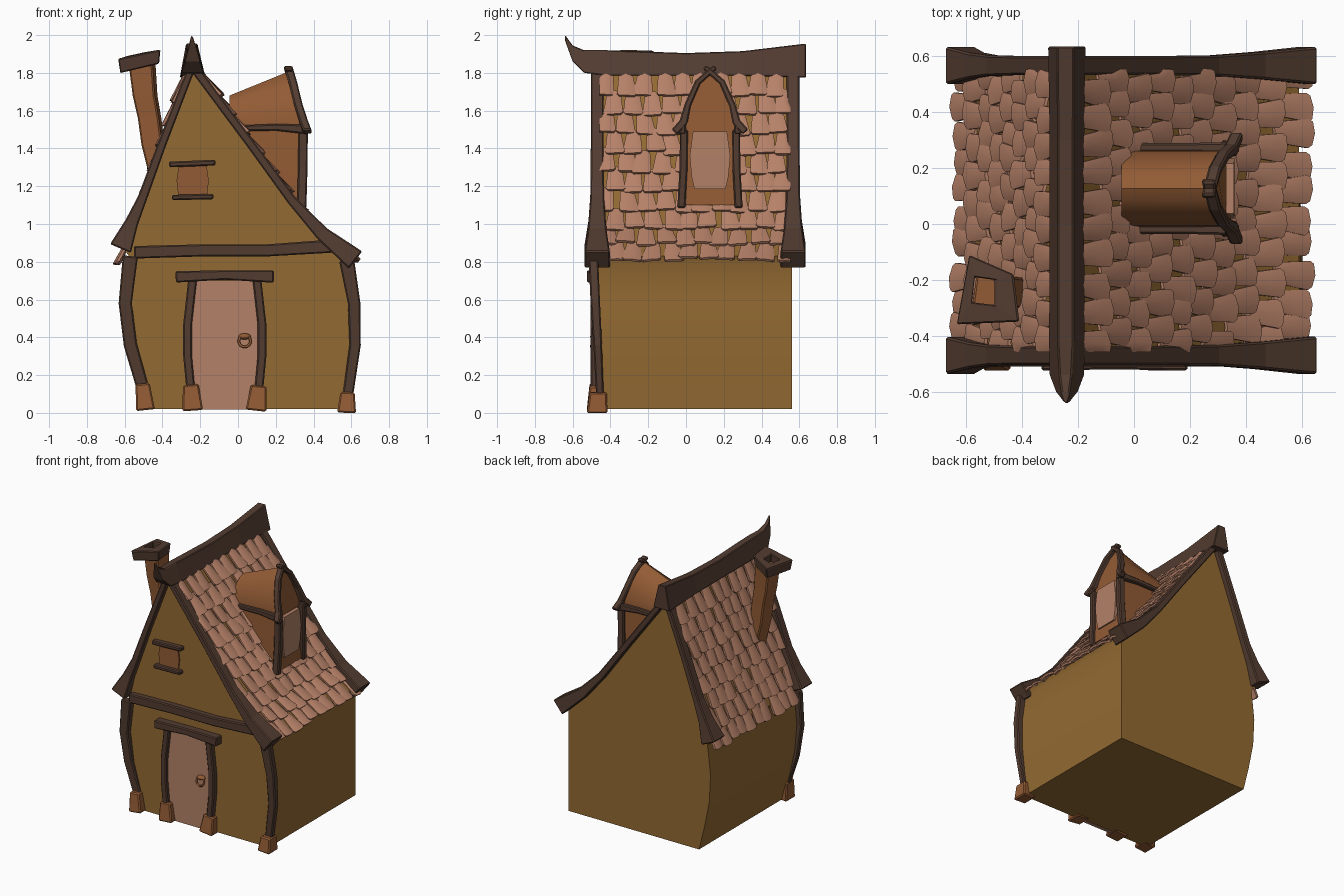
import bpy, bmesh, math, random
from mathutils import Vector as V

if "Cube" in bpy.data.objects:
    bpy.data.objects.remove(bpy.data.objects["Cube"])
random.seed(4)


def material(name, r, g, b):
    m = bpy.data.materials.new(name)
    m.diffuse_color = (r, g, b, 1)
    m.use_nodes = True
    m.node_tree.nodes["Principled BSDF"].inputs["Base Color"].default_value = m.diffuse_color
    return m


WALL = material("plaster", .29, .143, .032)
WOOD = material("dark_wood", .085, .045, .03)
TILE = material("clay_tile", .49, .23, .145)
CLAY = material("orange_clay", .29, .105, .035)
DOOR = material("door_wood", .45, .22, .135)


def loft(bm, rings, closed=False):
    """Skin rings of points; cap the ends unless the loop is closed."""
    vs = [[bm.verts.new(p) for p in r] for r in rings]
    n = len(vs[0])
    for a, b in list(zip(vs, vs[1:])) + ([(vs[-1], vs[0])] if closed else []):
        for i in range(n):
            bm.faces.new((a[i], a[(i + 1) % n], b[(i + 1) % n], b[i]))
    if not closed:
        bm.faces.new(vs[0])
        bm.faces.new(vs[-1])


def finish(name, bm, mat, bevel=0.0, smooth=False):
    bmesh.ops.recalc_face_normals(bm, faces=bm.faces)
    me = bpy.data.meshes.new(name)
    bm.to_mesh(me)
    bm.free()
    ob = bpy.data.objects.new(name, me)
    bpy.context.collection.objects.link(ob)
    me.materials.append(mat)
    if bevel:
        mod = ob.modifiers.new("bevel", 'BEVEL')
        mod.width, mod.segments = bevel, 1
    if smooth:
        bpy.ops.object.select_all(action='DESELECT')
        ob.select_set(True)
        bpy.context.view_layer.objects.active = ob
        bpy.ops.object.shade_smooth_by_angle(angle=math.radians(38))
    return ob


def solid(name, rings, mat, bevel=0.0, smooth=False, closed=False):
    bm = bmesh.new()
    loft(bm, rings, closed)
    return finish(name, bm, mat, bevel, smooth)


def beam(name, pts, mat=WOOD, side=False, bevel=.007):
    """Beam through (a, z, width, depth0, depth1); a is x, or y when side."""
    rings = []
    for i, (a, z, w, d0, d1) in enumerate(pts):
        p, q = pts[max(i - 1, 0)], pts[min(i + 1, len(pts) - 1)]
        t = V((q[0] - p[0], q[1] - p[1])).normalized() * w / 2
        pair = [(a - t.y, z + t.x), (a + t.y, z - t.x)]
        ring = [(*pair[0], d0), (*pair[0], d1), (*pair[1], d1), (*pair[1], d0)]
        rings.append([(d, u, h) if side else (u, d, h) for u, h, d in ring])
    return solid(name, rings, mat, bevel)


# House body: lopsided gable extruded front to back; the right wall straightens at the back
prof = [(-.5, .02), (-.545, .2), (-.585, .4), (-.595, .6), (-.57, .82), (-.6, .86), (-.52, 1.05),
        (-.4, 1.38), (-.26, 1.8), (-.22, 1.8), (.06, 1.41), (.38, .985), (.48, .9), (.59, .83),
        (.57, .8), (.605, .6), (.615, .4), (.6, .2), (.58, .02)]
solid("house_body", [[(x, -.465, z) for x, z in prof],
                     [(.58 if x > .5 and z < .81 else x, .56, z) for x, z in prof]], WALL, smooth=True)

# Barge boards along the front and back gables, flared at the eaves
boards = {"left": [(-.25, 1.815, .04, 0), (-.405, 1.415, .045, 0), (-.505, 1.14, .05, .003),
                   (-.562, 1.01, .07, .012), (-.622, .87, .12, .033)],
          "right": [(-.225, 1.815, .045, 0), (.08, 1.405, .045, 0), (.285, 1.125, .05, .003),
                    (.445, .95, .075, .015), (.622, .81, .115, .033)]}
for end, yc in (("front", -.47), ("back", .567)):
    for s, pts in boards.items():
        beam(f"{end}_barge_board_{s}", [(x, z, w, yc - .034 - f, yc + .034 + f) for x, z, w, f in pts])

# Ridge beam: sagging, upswept at both ends
ridge = [(-.64, 1.97, 2.0, .008, .004), (-.6, 1.86, 1.945, .04, .014), (-.54, 1.8, 1.92, .063, .022),
         (-.42, 1.785, 1.92, .065, .028), (0, 1.785, 1.905, .063, .028), (.3, 1.785, 1.915, .063, .028),
         (.635, 1.775, 1.955, .068, .03)]
solid("ridge_beam", [[(-.24 - b, y, z0), (-.24 + b, y, z0), (-.245 + t, y, z1), (-.245 - t, y, z1)]
                     for y, z0, z1, b, t in ridge], WOOD, .008)


# Roof tiles: rows of curved shingles that follow each slope
def tile_side(name, path, dormer_gap):
    path = [V((x, 0, z)) for x, z in path]
    seg = [(b - a).length for a, b in zip(path, path[1:])]
    total, L = sum(seg), .165

    def at(s):
        for a, b, l in zip(path, path[1:], seg):
            if s <= l or b is path[-1]:
                return a.lerp(b, s / l)
            s -= l

    rows = round((total - L) / .122) + 1
    bm = bmesh.new()
    for r in range(rows):
        s0 = r * (total - L) / (rows - 1)
        for c in range(10):
            y = -.4 + .1 * c + (.022 if r % 2 else -.018) + random.uniform(-.008, .008)
            s = s0 + random.uniform(-.012, .012)
            p, q = at(max(s, 0)), at(s + L)
            if dormer_gap and .02 < y < .24 and p.x > 0 and q.x < .31:
                continue  # hidden inside the dormer
            d = (q - p).normalized()
            n = V((-d.z, 0, d.x))
            n = n if n.z > 0 else -n
            lift, skew = random.uniform(.01, .024), random.uniform(-.014, .014)
            tilt = random.uniform(-.007, .007)
            rings = []
            for u in (-1, -.8, 0, .8, 1):
                end = L * (1 - .1 * abs(u) ** 8 - .02 * u * u)
                arch, ring = .011 * (1 - u * u), []
                for f, th in ((0, .012), (.55, .013), (1, .015), (1, 0), (0, 0)):
                    pos = p + d * (end * f) + n * (arch + (lift + tilt * u) * f + th - .012)
                    pos.y = min(max(y + u * (.036 + .016 * f) + skew * f, -.455 + .004 * u), .55 + .004 * u)
                    ring.append(pos)
                rings.append(ring)
            loft(bm, rings)
    finish(name, bm, TILE, smooth=True)


tile_side("roof_tiles_right", [(-.2, 1.805), (.075, 1.415), (.395, .985), (.495, .9), (.62, .795)], True)
tile_side("roof_tiles_left", [(-.275, 1.8), (-.405, 1.41), (-.53, 1.04), (-.625, .785)], False)

# Front timber frame: cross beam, bowed corner posts and footings
beam("cross_beam", [(-.55, .85, .066, -.51, -.45), (-.2, .86, .064, -.51, -.45),
                    (.15, .86, .064, -.51, -.45), (.53, .885, .07, -.51, -.45)])
beam("corner_post_left", [(-.495, .1, .065, -.475, -.44), (-.57, .36, .07, -.49, -.45),
                          (-.597, .58, .07, -.505, -.46), (-.57, .83, .08, -.515, -.465)])
beam("corner_post_right", [(.58, .08, .055, -.475, -.435), (.62, .36, .06, -.49, -.445),
                           (.615, .58, .066, -.505, -.455), (.575, .81, .08, -.515, -.465)])
for name, x0, x1, w, z0, z1 in (("corner_footing_left", -.49, -.505, .1, .015, .155),
                                ("corner_footing_right", .575, .58, .1, 0, .11),
                                ("door_footing_left", -.24, -.25, .11, .012, .15),
                                ("door_footing_right", .095, .11, .11, .012, .145)):
    beam(name, [(x0, z0, w, -.525, -.415), (x1, z1, w * .75, -.51, -.42)], CLAY, bevel=.008)

# Door with bowed frame, lintel and ring handle
beam("door", [(-.07, .018, .34, -.477, -.45), (-.07, .2, .37, -.477, -.45), (-.07, .4, .385, -.477, -.45),
              (-.07, .7, .33, -.477, -.45)], DOOR, bevel=0)
for side, s in (("left", -1), ("right", 1)):
    beam("door_post_" + side, [(-.07 + s * a, z, .046, -.505, -.45)
                               for a, z in ((.18, .12), (.197, .3), (.197, .47), (.17, .71))])
beam("door_lintel", [(-.33, .72, .06, -.525, -.45), (-.07, .73, .05, -.52, -.45), (.19, .722, .066, -.525, -.45)])
bpy.ops.mesh.primitive_torus_add(location=(.035, -.497, .38), rotation=(math.radians(80), 0, 0),
                                 major_radius=.031, minor_radius=.007, major_segments=16, minor_segments=6)
ring = bpy.context.object
bpy.ops.mesh.primitive_uv_sphere_add(location=(.035, -.485, .405), segments=12, ring_count=8, radius=.03)
knob = bpy.context.object
knob.scale = (1.1, .75, .55)
for ob, nm in ((ring, "door_ring"), (knob, "door_knob")):
    ob.name = nm
    ob.data.materials.append(CLAY)
    ob.data.shade_smooth()

# Small gable window
beam("gable_window", [(-.24, 1.14, .15, -.475, -.45), (-.24, 1.23, .17, -.475, -.45),
                      (-.24, 1.32, .145, -.475, -.45)], CLAY, bevel=0)
beam("gable_window_lintel", [(-.365, 1.315, .03, -.505, -.45), (-.12, 1.325, .03, -.505, -.45)])
beam("gable_window_sill", [(-.35, 1.14, .028, -.505, -.45), (-.13, 1.145, .028, -.505, -.45)])

# Dormer: walls and pointed vault, with the gable leaning back
YC, HALF = .127, .137
arch = [(-1, 0), (-.98, .2), (-.88, .44), (-.74, .62), (-.55, .79), (-.3, .92), (0, 1)]
arch += [(-u, v) for u, v in arch[-2::-1]]


def dormer_ring(x, low, height, lean):
    pts = [(-1, low)] + [(u, 1.5 + v * height) for u, v in arch] + [(1, low)]
    return [(x - lean * max(z - 1.5, 0), YC + u * HALF, z) for u, z in pts]


solid("dormer", [dormer_ring(-.045, 1.3, .18, 0), dormer_ring(.345, 1.1, .305, .27)], CLAY, smooth=True)
beam("dormer_window", [(YC, 1.185, .165, .33, .356), (YC, 1.25, .195, .33, .358), (YC, 1.36, .215, .33, .36),
                       (YC, 1.49, .18, .33, .358)], DOOR, side=True, bevel=0)
for side, s in (("left", -1), ("right", 1)):
    beam("dormer_post_" + side, [(YC + s * a, z, .042, x - .05, x) for a, z, x in
                                 ((.152, 1.085, .362), (.14, 1.3, .368), (.138, 1.5, .37))], side=True)
    beam("dormer_arch_" + side, [(YC + s * a, z, w, x - .045, x) for a, z, w, x in
                                 ((.188, 1.487, .04, .39), (.14, 1.54, .044, .37), (.118, 1.63, .034, .342),
                                  (.065, 1.75, .032, .312), (0, 1.808, .03, .294), (-.03, 1.83, .026, .288))], side=True)
    y = YC + s * .147
    beam("dormer_eave_" + side, [(0, 1.507, .03, y - .016, y + .016), (.2, 1.512, .036, y - .016, y + .016),
                                 (.375, 1.5, .05, y - .02, y + .02)])

# Crooked chimney stack and its tilted, open cap
stack = [(-.4, 1.22, .055), (-.45, 1.42, .055), (-.468, 1.56, .056), (-.492, 1.68, .059), (-.508, 1.85, .064)]
turn = [math.radians(45 + 90 * k - 8) for k in range(4)]
solid("chimney_stack", [[(x + r * 1.414 * math.cos(t), -.24 + r * 1.414 * math.sin(t), z) for t in turn]
                        for x, z, r in stack], CLAY, .008)
outer = [(-.59, -.11), (-.43, -.18), (-.41, -.35), (-.635, -.36)]
inner = [(-.57, -.19), (-.5, -.2), (-.5, -.29), (-.58, -.28)]
rings = []
for (ox, oy), (ix, iy) in zip(outer, inner):
    zo, zi = 1.8 + .22 * (ox + .63), 1.8 + .22 * (ix + .63)
    rings.append([(ox * .92 - .04, oy * .92 - .02, zo), (ox, oy, zo + .075), (ix, iy, zi + .08), (ix, iy, zi)])
solid("chimney_cap", rings, WOOD, .006, closed=True)
